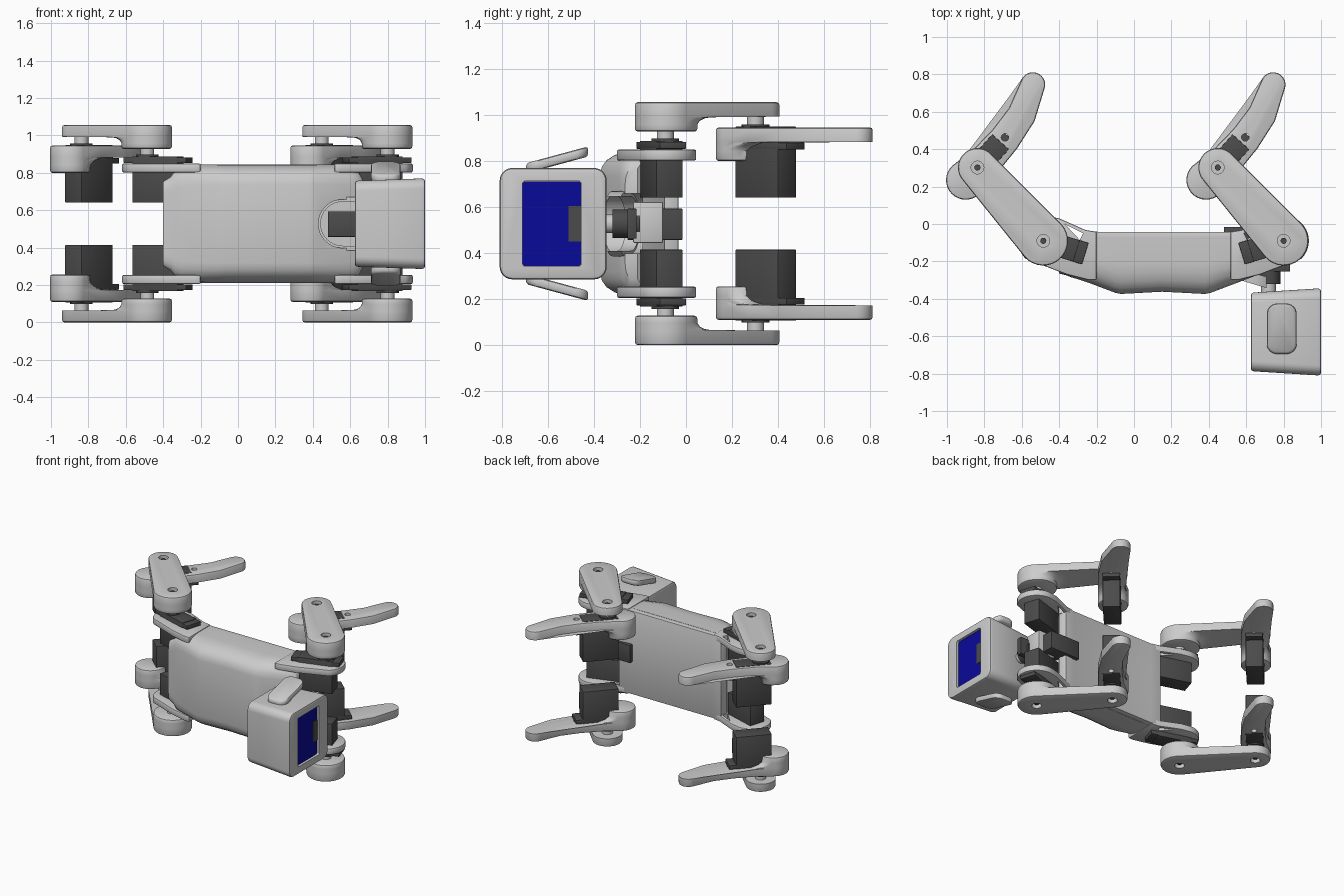
import bpy, bmesh
from math import cos, sin, pi, atan2, radians

if "Cube" in bpy.data.objects:
    bpy.data.objects.remove(bpy.data.objects["Cube"])

MID = 0.5275            # symmetry height: all z values below are relative to it
mirrored, cutters = [], []


def material(name, rgb):
    m = bpy.data.materials.new(name)
    m.diffuse_color = (*rgb, 1)
    m.use_nodes = True
    m.node_tree.nodes["Principled BSDF"].inputs["Base Color"].default_value = m.diffuse_color
    return m


DARK = material("dark_grey", (0.07, 0.07, 0.07))
BLUE = material("screen_blue", (0.003, 0.003, 0.32))


def loft(name, rings, mat=None, mirror=False, bevel=0):
    """Skin a stack of closed rings of 3D points and cap both ends."""
    bm = bmesh.new()
    rows = [[bm.verts.new(p) for p in r] for r in rings]
    n = len(rows[0])
    for a, b in zip(rows, rows[1:]):
        for i in range(n):
            j = (i + 1) % n
            bm.faces.new((a[i], a[j], b[j], b[i]))
    bm.faces.new(rows[0])
    bm.faces.new(rows[-1])
    bmesh.ops.recalc_face_normals(bm, faces=bm.faces)
    me = bpy.data.meshes.new(name)
    bm.to_mesh(me)
    bm.free()
    ob = bpy.data.objects.new(name, me)
    bpy.context.collection.objects.link(ob)
    ob.location.z = MID
    if mat:
        me.materials.append(mat)
    if bevel:
        m = ob.modifiers.new("bevel", 'BEVEL')
        m.width, m.segments, m.limit_method, m.angle_limit = bevel, 2, 'ANGLE', radians(40)
    if mirror:
        mirrored.append(ob)
    return ob


def slab(name, outline, z0, z1, mat=None, mirror=False, bevel=0):
    return loft(name, [[(x, y, z) for x, y in outline] for z in (z0, z1)], mat, mirror, bevel)


def circle(cx, cy, r, n=32):
    return [(cx + r * cos(2 * pi * i / n), cy + r * sin(2 * pi * i / n)) for i in range(n)]


def rect(cx, cy, w, h, a=0.0):
    return [(cx + u * w / 2 * cos(a) - v * h / 2 * sin(a), cy + u * w / 2 * sin(a) + v * h / 2 * cos(a))
            for u, v in ((-1, -1), (1, -1), (1, 1), (-1, 1))]


def round_rect(cx, cy, w, h, r, n=6):
    pts = []
    for k, (u, v) in enumerate(((1, 1), (-1, 1), (-1, -1), (1, -1))):
        for i in range(n + 1):
            a = pi / 2 * (k + i / n)
            pts.append((cx + u * (w / 2 - r) + r * cos(a), cy + v * (h / 2 - r) + r * sin(a)))
    return pts


def capsule(path, inset=0.0, n=16):
    """Round-ended outline around a path of (x, y, radius)."""
    def side(i):
        p, q = path[max(i - 1, 0)], path[min(i + 1, len(path) - 1)]
        return atan2(q[1] - p[1], q[0] - p[0])

    def pt(i, a):
        x, y, r = path[i]
        return (x + (r - inset) * cos(a), y + (r - inset) * sin(a))
    last = len(path) - 1
    out = [pt(0, side(0) + pi / 2 + pi * i / n) for i in range(n + 1)]
    out += [pt(i, side(i) - pi / 2) for i in range(1, last)]
    out += [pt(last, side(last) - pi / 2 + pi * i / n) for i in range(n + 1)]
    return out + [pt(i, side(i) + pi / 2) for i in range(last - 1, 0, -1)]


def short(path, f):
    """Same number of points squeezed into the start of the first segment."""
    n = len(path) - 1
    return [tuple(a + (b - a) * f * i / n for a, b in zip(path[0], path[1])) for i in range(n + 1)]


def cut(ob, cutter):
    cutter.hide_render = True
    cutters.append(cutter)
    m = ob.modifiers.new("cut", 'BOOLEAN')
    m.operation, m.object = 'DIFFERENCE', cutter


def limb(name, path, steps, z0, z1, b=0.012):
    """Flat link with a thick boss at its first joint."""
    spec = [(z0, short(path, steps[0][1]), b), (z0 + b * .3, short(path, steps[0][1]), b * .3)]
    spec += [(z, short(path, f), 0) for z, f in steps]
    spec += [(steps[-1][0] + .003, path, 0), (z1 - b, path, 0), (z1 - b * .3, path, b * .3), (z1, path, b)]
    return loft(name, [[(x, y, z) for x, y in capsule(p, i)] for z, p, i in spec], None, True)


def servo(name, x, y, a, top, flange, horn):
    """Motor block with mounting flange, output disc and shaft at (x, y)."""
    cx, cy = x + .06 * cos(a), y + .06 * sin(a)
    slab(name + "_case", rect(cx, cy, .25, .12, a), .113, top, DARK, True, .003)
    slab(name + "_flange", rect(cx, cy, .35, .12, a), flange, flange + .03, DARK, True, .003)
    slab(name + "_disc", circle(x, y, .06), top - .01, horn - .03, DARK, True)
    slab(name + "_shaft", circle(x, y, .037), horn - .04, horn + .005, None, True)


# Legs: rear pair first, the front pair is the same shape further along x
for end, dx in (("rear", 0), ("front", 1.285)):
    hip, knee = (-.485 + dx, -.09), (-.837 + dx, .302)
    thigh = limb(end + "_thigh", [(*hip, .132), (*knee, .104)],
                 [(.412, .02), (.43, .02), (.447, .05), (.458, .11), (.462, .18)], .40, .5275)
    for j, (x, y) in enumerate((hip, knee)):
        cut(thigh, slab("hole_cutter", circle(x, y, .034), .495, .6))
        slab(f"{end}_screw_{j}", circle(x, y, .016), .49, .512, DARK, True)
    path = [(-.9, .235, .105), (-.80, .33, .09), (-.69, .455, .083), (-.6, .585, .077), (-.541, .745, .066)]
    shin = limb(end + "_shin", [(x + dx, y, r) for x, y, r in path],
                [(.284, .05), (.315, .08), (.335, .3), (.352, .8)], .272, .418)
    cut(shin, slab("pin_cutter", circle(-.69 + dx, .463, .02), .3, .5))
    servo(end + "_knee_motor", *knee, radians(48), .421, .322, .46)
    servo(end + "_hip_motor", *hip, radians(-17 if dx == 0 else 197), .36, .325, .40)

    # Hip bracket plate with a small window, flipped for the front end
    def flip(pts):
        return pts if dx == 0 else [(.315 - x, y) for x, y in pts]
    arc = [(-.485 + .135 * cos(radians(a)), -.09 + .135 * sin(radians(a))) for a in range(75, 235, 10)]
    plate = slab(end + "_hip_bracket",
                 flip(arc + [(-.36, -.27), (-.24, -.30), (-.2, -.30), (-.2, -.042), (-.26, -.032), (-.40, .03)]),
                 .274, .322, None, True, .008)
    cut(plate, slab("window_cutter", flip([(-.37, .0), (-.272, -.05), (-.29, -.085)]), .2, .4))

# Body shell: sections along x as (x, half width, back y, front y)
sections = [(-.40, .225, -.23, -.265), (-.36, .25, -.21, -.275), (-.335, .285, -.18, -.285),
            (-.30, .305, -.14, -.295), (-.24, .316, -.08, -.315), (-.10, .3175, -.08, -.368),
            (-.07, .3175, -.08, -.374), (.15, .3175, -.08, -.362), (.38, .3175, -.08, -.374),
            (.41, .3175, -.08, -.368), (.55, .316, -.08, -.315), (.61, .305, -.14, -.292),
            (.64, .285, -.18, -.28), (.665, .24, -.21, -.265)]
half = [(1, 0), (1, .45), (.985, .62), (.94, .78), (.87, .90), (.78, .97), (.66, 1)]
shell = loft("body_shell", [[(x, yb + (yf - yb) * t, s * h * k)
                             for s, prof in ((1, half), (-1, half[::-1])) for k, t in prof]
                            for x, h, yb, yf in sections])
notch = capsule([(.56, 0, .13), (.85, 0, .13)])
cut(shell, loft("notch_cutter", [[(x, y, z) for x, z in notch] for y in (-.6, -.19)]))
collar = loft("neck_collar", [[(x, -.295 - (x - .55) * .3 + y, z) for x, z in capsule([(.56, 0, .142), (.63, 0, .142)])]
                              for y in (.0, .06)])
cut(collar, loft("collar_cutter", [[(x, y, z) for x, z in capsule([(.56, 0, .118), (.85, 0, .118)])]
                                   for y in (-.6, -.1)]))

# Belly plate
slab("belly_plate", [(-.27, -.032), (-.19, -.042), (.505, -.042), (.585, -.032), (.60, -.095), (-.28, -.095)],
     -.316, .316, None, False, .006)

# Neck motor, holder and swivel
slab("neck_motor", rect(.605, -.135, .25, .24), -.07, .065, DARK, False, .003)
slab("neck_holder", rect(.70, -.165, .14, .13), -.085, .095, None, False, .008)
slab("neck_flange", rect(.73, -.235, .21, .04), -.065, .065, DARK, False, .003)
loft("neck_swivel", [[(x, y, z) for x, z in circle(.72, 0, .062)] for y in (-.32, -.2)], DARK)
loft("neck_shaft", [[(x, y, z) for x, z in circle(.72, 0, .04)] for y in (-.38, -.3)])

# Head: tapered rounded block, the screen looks along +x
head = loft("head", [[(x, y, z) for y, z in round_rect(-.5 - .077, 0, w - 2 * i, h - 2 * i, .055 - i)]
                     for x, w, h, i in ((.625, .42, .46, .014), (.629, .42, .46, .004), (.639, .421, .46, 0),
                                        (.984, .465, .484, 0), (.996, .466, .485, .005), (1.0, .466, .485, .016))])
cut(head, loft("screen_cutter", [[(x, y, z) for y, z in round_rect(-.583, 0, .255, .37, .012)] for x in (.95, 1.1)]))
loft("screen", [[(x, y, z) for y, z in round_rect(-.583, 0, .253, .368, .011)] for x in (.945, .982)], BLUE)
loft("screen_tab", [[(x, y, z) for y, z in rect(-.484, 0, .055, .155)] for x in (.96, .986)], DARK)

# Ears: thin rounded pads leaning away from the head
loft("ear", [[(x, y, zc + .27 * (y + .56)) for x, y in round_rect(.79, -.56, .16 - 2 * i, .27 - 2 * i, .055 - i)]
             for zc, i in ((.255, .012), (.259, .004), (.267, 0), (.287, 0), (.295, .004), (.299, .012))], None, True)

# Mirror the side parts, bake modifiers, drop cutters, shade
for ob in mirrored:
    m = ob.modifiers.new("mirror", 'MIRROR')
    m.use_axis = (False, False, True)
    m.use_mirror_merge = False
bpy.ops.object.select_all(action='DESELECT')
parts = [o for o in bpy.context.scene.objects if o not in cutters]
for ob in parts:
    ob.select_set(True)
bpy.context.view_layer.objects.active = parts[0]
bpy.ops.object.convert(target='MESH')
for c in cutters:
    bpy.data.objects.remove(c)
bpy.ops.object.shade_smooth_by_angle(angle=radians(35))
